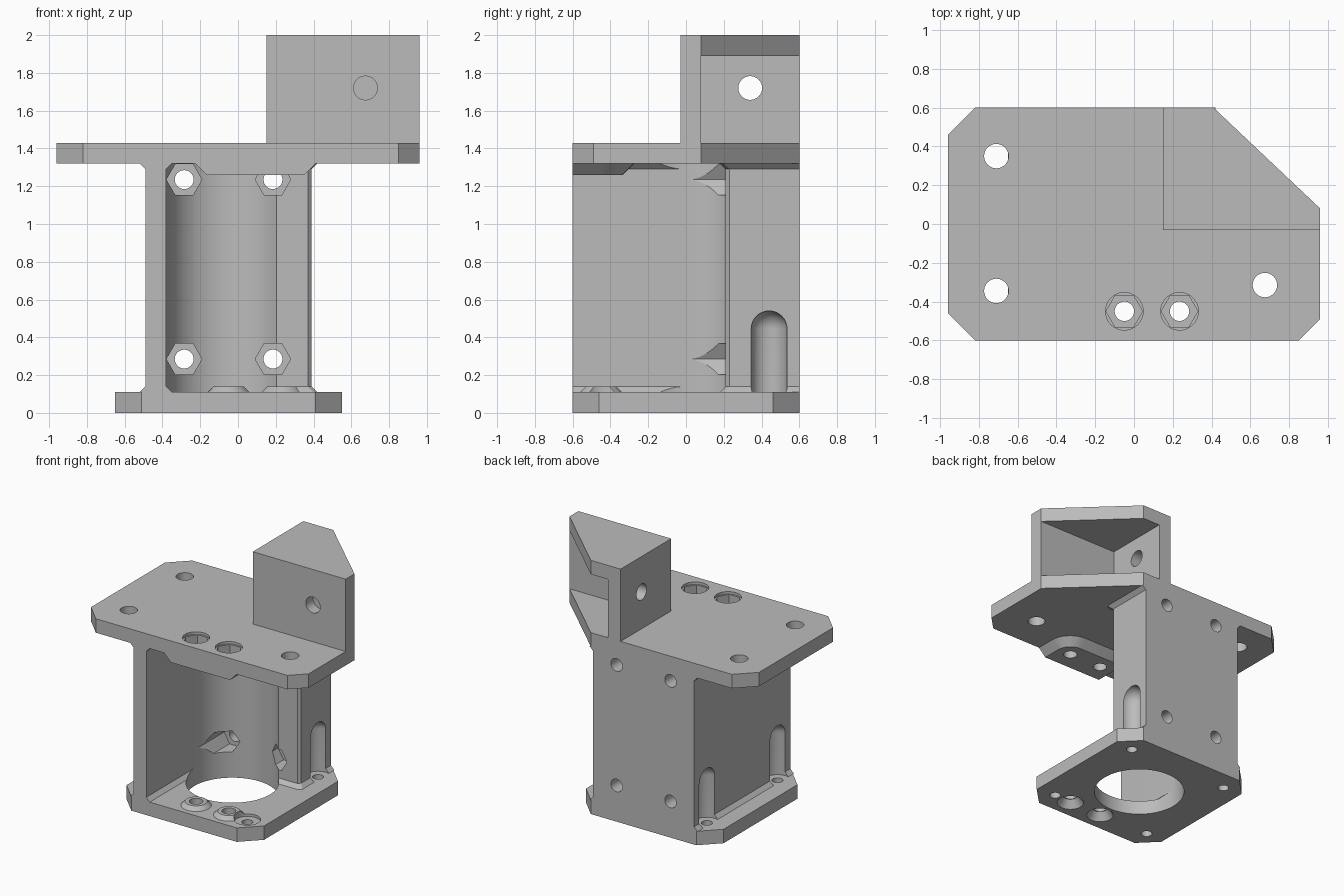
import bpy, bmesh, math
from mathutils import Matrix, Vector

if "Cube" in bpy.data.objects:
    bpy.data.objects.remove(bpy.data.objects["Cube"])

grey = bpy.data.materials.new("plain grey")
grey.use_nodes = True
grey.diffuse_color = (0.5, 0.5, 0.5, 1)
grey.node_tree.nodes["Principled BSDF"].inputs["Base Color"].default_value = (0.5, 0.5, 0.5, 1)


def loft(name, rings, matrix=None):
    """Solid through (outline, height) rings with equal point counts."""
    bm = bmesh.new()
    loops = [[bm.verts.new((x, y, z)) for x, y in pts] for pts, z in rings]
    n = len(loops[0])
    for a, b in zip(loops, loops[1:]):
        for i in range(n):
            j = (i + 1) % n
            bm.faces.new((a[i], a[j], b[j], b[i]))
    bm.faces.new(loops[0][::-1])
    bm.faces.new(loops[-1])
    if matrix:
        bm.transform(matrix)
    bmesh.ops.recalc_face_normals(bm, faces=bm.faces)
    mesh = bpy.data.meshes.new(name)
    bm.to_mesh(mesh)
    bm.free()
    mesh.materials.append(grey)
    ob = bpy.data.objects.new(name, mesh)
    bpy.context.collection.objects.link(ob)
    return ob


def circle(cx, cy, r, sides=32):
    return [(cx + r * math.cos(math.tau * i / sides), cy + r * math.sin(math.tau * i / sides))
            for i in range(sides)]


AXES = {"z": Matrix(), "x": Matrix.Rotation(math.pi / 2, 4, "Y"),
        "y": Matrix.Rotation(-math.pi / 2, 4, "X")}


def rod(start, length, r, axis="z", sides=32, r2=None):
    """Round or hexagonal bar starting at a point and running along an axis."""
    return loft("cutter", [(circle(0, 0, r, sides), 0), (circle(0, 0, r2 or r, sides), length)],
                Matrix.Translation(Vector(start)) @ AXES[axis])


def combine(ob, tools, operation="DIFFERENCE"):
    bpy.context.view_layer.objects.active = ob
    for tool in tools:
        tool.hide_render = True
        mod = ob.modifiers.new("combine", "BOOLEAN")
        mod.operation, mod.solver, mod.object = operation, "EXACT", tool
        bpy.ops.object.modifier_apply(modifier=mod.name)
        bpy.data.objects.remove(tool)


CX, HOLE, NUT = -0.05, 0.44, 0.094          # bore centre, hole pitch, nut radius
SCREW_X, SCREW_Y = (-0.05, 0.235), -0.45
T0, T1 = 1.32, 1.43                         # top plate heights
B = 0.11                                    # base plate thickness

# Base plate with chamfered corners and two conical screw bosses
outline = [(-.51, -.6), (.41, -.6), (.55, -.46), (.55, .46),
           (.41, .6), (-.51, .6), (-.65, .46), (-.65, -.46)]
base = loft("base_plate", [(outline, 0), (outline, B)])
combine(base, [rod((x, SCREW_Y, B - .03), .06, .14, r2=.08) for x in SCREW_X], "UNION")
cuts = [rod((CX, 0, -.1), .4, .33, sides=96)]
cuts += [rod((CX + sx * HOLE, sy * HOLE, -.1), .4, .04) for sx in (-1, 1) for sy in (-1, 1)]
cuts += [rod((CX + HOLE, -HOLE, B - .02), .2, .095)]
for x in SCREW_X:
    cuts += [rod((x, SCREW_Y, -.1), .4, .05), rod((x, SCREW_Y, -.01), .07, .105, r2=.055)]
combine(base, cuts)


# Body: side wall and back block, flared where it meets the plates
def body_outline(e):
    return [(-.49 - e, -.6), (-.38 + e, -.6), (-.38 + e, 0), (-.2, 0), (-.2, .21 - e),
            (.37 + e, .21 - e), (.39 + e, .23 - e), (.39 + e, .6), (-.49 - e, .6)]


body = loft("body", [(body_outline(e), z) for e, z in
                     ((.03, B), (0, B + .03), (0, T0 - .03), (.03, T0))])
cuts = [rod((CX, 0, 0), T0 + .1, .33, sides=96)]
for x in (-.285, .185):
    for z in (.285, 1.235):
        cuts += [rod((x, -.05, z), .42, NUT, "y", 6), rod((x, 0, z), .8, .05, "y")]

# Round-topped screwdriver grooves down the outside
for sx, sy in ((-1, -1), (-1, 1), (1, 1)):
    r, top = .095, .445
    rings = [(r, 0), (r, top)]
    rings += [(r * math.cos(a), top + r * math.sin(a))
              for a in (math.radians(11 * i) for i in range(1, 9))]
    cuts.append(loft("cutter", [(circle(CX + sx * HOLE, sy * HOLE, q), z) for q, z in rings]))
combine(body, cuts)

# Top plate with a flared nut boss underneath
outline = [(-.82, -.6), (.85, -.6), (.96, -.49), (.96, .08),
           (.41, .6), (-.82, .6), (-.96, .46), (-.96, -.46)]
top = loft("top_plate", [(outline, T0), (outline, T1)])


def boss_outline(r):
    a, b = SCREW_X
    arc = [math.radians(10 * i) for i in range(10)]
    pts = [(b + r * math.cos(t), SCREW_Y + r * math.sin(t)) for t in arc]
    pts += [(a - r * math.sin(t), SCREW_Y + r * math.cos(t)) for t in arc]
    return pts + [(a - r, -.6), (b + r, -.6)]


boss = loft("nut_boss", [(boss_outline(r), z) for r, z in
                         ((.115, 1.26), (.175, T0), (.175, T0 + .05))])
combine(top, [boss], "UNION")
cuts = [rod((x, y, 1.2), .4, .063) for x, y in ((-.71, .35), (-.71, -.345), (.675, -.315))]
for x in SCREW_X:
    cuts += [rod((x, SCREW_Y, 1.2), .4, .05), rod((x, SCREW_Y, T0 + .01), .2, NUT, sides=6),
             rod((x, SCREW_Y, T1 - .02), .1, .097)]
combine(top, cuts)

# Raised corner mount: two walls and a roof, open along the diagonal
outline = [(.15, -.03), (.96, -.03), (.96, .08), (.41, .6), (.15, .6)]
mount = loft("corner_mount", [(outline, T1), (outline, 2.0)])
room = [(.26, .08), (1.2, .08), (1.2, .8), (.26, .8)]
combine(mount, [loft("cutter", [(room, T1 - .1), (room, 1.89)]),
                rod((0, .34, 1.72), .4, .063, "x"),
                rod((.675, -.1, 1.72), .16, .063, "y")])

# Smooth the round surfaces, keep edges sharp
bpy.ops.object.select_all(action="DESELECT")
for ob in (base, body, top, mount):
    ob.select_set(True)
bpy.context.view_layer.objects.active = base
bpy.ops.object.shade_smooth_by_angle(angle=math.radians(25))
